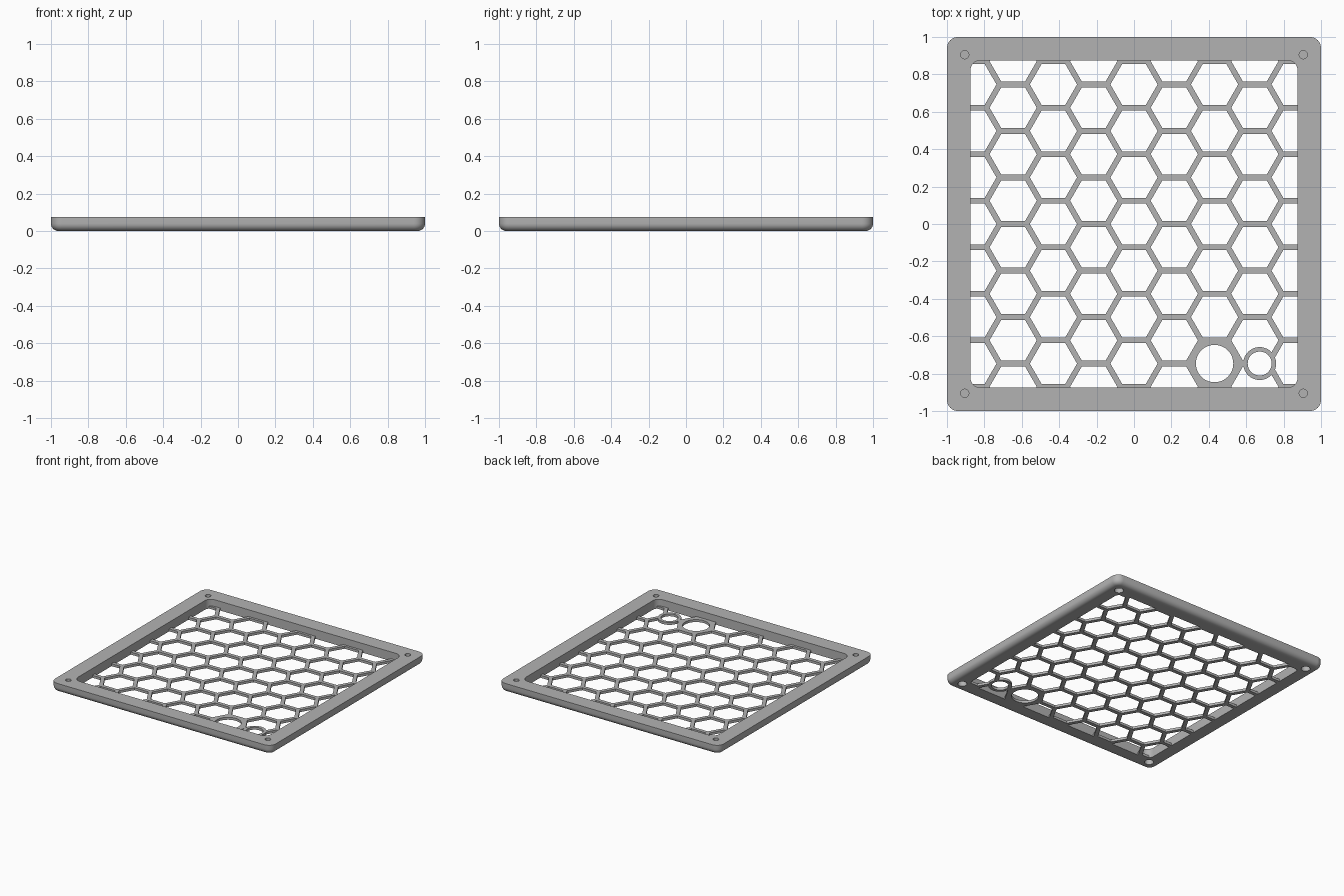
import bpy, bmesh, math

if "Cube" in bpy.data.objects:
    bpy.data.objects.remove(bpy.data.objects["Cube"], do_unlink=True)

HEIGHT, GRID_T = 0.075, 0.02
OPENING, OPEN_R = 0.875, 0.055
OUTER_R, FILLET = 0.06, 0.04
PITCH, WALL = 0.2487, 0.03

grey = bpy.data.materials.new("light grey plastic")
grey.use_nodes = True
grey.diffuse_color = (0.45, 0.45, 0.45, 1)
grey.node_tree.nodes["Principled BSDF"].inputs["Base Color"].default_value = grey.diffuse_color


def rounded_square(half, r, seg=8):
    """Outline of a square with rounded corners, anticlockwise."""
    pts = []
    for q, (sx, sy) in enumerate(((1, 1), (-1, 1), (-1, -1), (1, -1))):
        for i in range(seg + 1):
            a = math.pi / 2 * (q + i / seg)
            pts.append((sx * (half - r) + r * math.cos(a), sy * (half - r) + r * math.sin(a)))
    return pts


def circle(x, y, r, n=48):
    return [(x + r * math.cos(2 * math.pi * i / n), y + r * math.sin(2 * math.pi * i / n)) for i in range(n)]


def finish(name, bm):
    bmesh.ops.recalc_face_normals(bm, faces=bm.faces)
    mesh = bpy.data.meshes.new(name)
    bm.to_mesh(mesh)
    bm.free()
    mesh.materials.append(grey)
    ob = bpy.data.objects.new(name, mesh)
    bpy.context.collection.objects.link(ob)
    return ob


def prisms(name, outlines, z0, z1):
    """One object holding an upright prism for each outline."""
    bm = bmesh.new()
    for pts in outlines:
        low = [bm.verts.new((x, y, z0)) for x, y in pts]
        high = [bm.verts.new((x, y, z1)) for x, y in pts]
        bm.faces.new(low[::-1])
        bm.faces.new(high)
        for i in range(len(pts)):
            j = (i + 1) % len(pts)
            bm.faces.new((low[i], low[j], high[j], high[i]))
    return finish(name, bm)


def combine(ob, tool, operation):
    """Apply a boolean and discard the tool."""
    mod = ob.modifiers.new(operation, "BOOLEAN")
    mod.operation, mod.solver, mod.object = operation, "EXACT", tool
    tool.hide_render = True
    bpy.context.view_layer.objects.active = ob
    bpy.ops.object.modifier_apply(modifier=mod.name)
    bpy.data.objects.remove(tool, do_unlink=True)


def smooth(ob):
    bpy.ops.object.select_all(action="DESELECT")
    ob.select_set(True)
    bpy.context.view_layer.objects.active = ob
    bpy.ops.object.shade_smooth_by_angle(angle=math.radians(30))


# Frame: rounded square outlines lofted around the section, filleted underneath
sections = [(OPENING, OPEN_R, 0)]
for i in range(7):
    a = math.pi / 2 * i / 6
    inset = FILLET * (1 - math.sin(a))
    sections.append((1 - inset, OUTER_R - inset, FILLET * (1 - math.cos(a))))
sections += [(1, OUTER_R, HEIGHT), (OPENING, OPEN_R, HEIGHT)]
bm = bmesh.new()
rings = [[bm.verts.new((x, y, z)) for x, y in rounded_square(h, r)] for h, r, z in sections]
for k, ring in enumerate(rings):
    nxt = rings[(k + 1) % len(rings)]
    for i in range(len(ring)):
        j = (i + 1) % len(ring)
        bm.faces.new((ring[i], ring[j], nxt[j], nxt[i]))
frame = finish("frame", bm)

# Screw holes: narrow from above, wide from below, with a thin web between
corners = [(sx * 0.905, sy * 0.905) for sx in (-1, 1) for sy in (-1, 1)]
combine(frame, prisms("screw_holes", [circle(x, y, 0.022, 32) for x, y in corners], 0.05, 0.1), "DIFFERENCE")
combine(frame, prisms("head_holes", [circle(x, y, 0.034, 32) for x, y in corners], -0.05, 0.045), "DIFFERENCE")
smooth(frame)

# Honeycomb grid: thin plate in the opening, with flat-topped hexagons cut out
BIG, SMALL = (2 * PITCH * math.sqrt(0.75), -3 * PITCH), (0.672, -3 * PITCH)
hexes = []
for col in range(-4, 5):
    for row in range(-4, 5):
        x = col * PITCH * math.sqrt(0.75)
        y = (row + 0.5 * (col % 2)) * PITCH
        if math.hypot(x - BIG[0], y - BIG[1]) > 0.01:  # this cell stays solid
            hexes.append(circle(x, y, (PITCH - WALL) / math.sqrt(3), 6))
grid = prisms("honeycomb_grid", [rounded_square(OPENING, OPEN_R)], 0, GRID_T)
combine(grid, prisms("hex_cutters", hexes, -0.05, 0.1), "DIFFERENCE")

# Cable holes: a small ring on the grid, and a large hole in the solid cell
combine(grid, prisms("small_ring", [circle(*SMALL, 0.088)], 0, GRID_T), "UNION")
combine(grid, prisms("cable_holes", [circle(*BIG, 0.1), circle(*SMALL, 0.064)], -0.05, 0.1), "DIFFERENCE")
smooth(grid)
